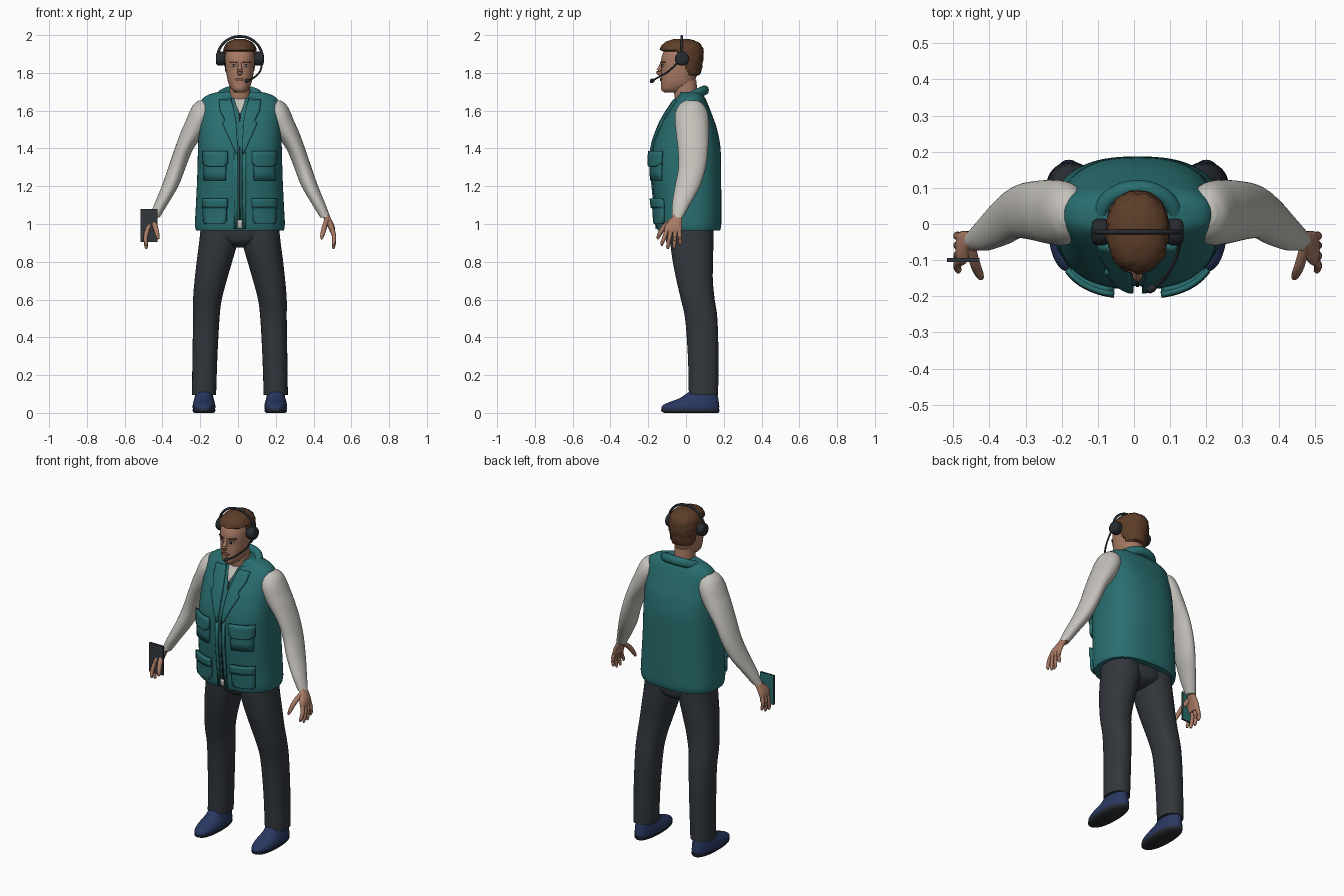
import bpy, bmesh, math, random
from mathutils import Vector

random.seed(4)
cube = bpy.data.objects.get("Cube")
if cube:
    bpy.data.objects.remove(cube, do_unlink=True)

MID = 0.01  # x of the body's plane of symmetry


def material(name, r, g, b):
    m = bpy.data.materials.new(name)
    m.use_nodes = True
    m.diffuse_color = (r, g, b, 1)
    bsdf = next(n for n in m.node_tree.nodes if n.type == 'BSDF_PRINCIPLED')
    bsdf.inputs["Base Color"].default_value = (r, g, b, 1)
    return m


SKIN = material("skin", 0.40, 0.20, 0.13)
HAIR = material("brown hair", 0.11, 0.047, 0.022)
TEAL = material("teal cloth", 0.022, 0.155, 0.16)
WHITE = material("off white cloth", 0.56, 0.54, 0.50)
DARK = material("charcoal cloth", 0.032, 0.038, 0.046)
NAVY = material("navy shoe", 0.022, 0.04, 0.12)
BLACK = material("black plastic", 0.02, 0.024, 0.029)
LIP = material("lip", 0.25, 0.095, 0.07)


def finish(bm, name, mat, angle=45):
    bmesh.ops.recalc_face_normals(bm, faces=bm.faces)
    me = bpy.data.meshes.new(name)
    bm.to_mesh(me)
    bm.free()
    me.materials.append(mat)
    me.polygons.foreach_set("use_smooth", [True] * len(me.polygons))
    me.set_sharp_from_angle(angle=math.radians(angle))
    ob = bpy.data.objects.new(name, me)
    bpy.context.collection.objects.link(ob)
    return ob


def bridge(name, rings, mat):
    """Skin a list of point loops and cap both ends."""
    bm = bmesh.new()
    loops = [[bm.verts.new(p) for p in ring] for ring in rings]
    for a, b in zip(loops, loops[1:]):
        for i in range(len(a)):
            j = (i + 1) % len(a)
            bm.faces.new((a[i], a[j], b[j], b[i]))
    bm.faces.new(loops[0])
    bm.faces.new(loops[-1])
    return finish(bm, name, mat)


def dense(rows, steps=4):
    """Catmull-Rom smoothing of a table of section sizes."""
    out = []
    for i in range(len(rows) - 1):
        quad = zip(rows[max(i - 1, 0)], rows[i], rows[i + 1], rows[min(i + 2, len(rows) - 1)])
        quad = list(quad)
        for k in range(steps):
            t = k / steps
            out.append([b + t * ((c - a) + t * (2*a - 5*b + 4*c - d + t * (3*b - a - 3*c + d))) / 2
                        if abs(c - b) > 1e-6 else b for a, b, c, d in quad])
    return out + [list(rows[-1])]


def loft(name, rows, mat, power=2.2, side=1, n=40, shape=None):
    """Horizontal sections: height, x offset, front y, back y, half width."""
    rings = []
    for z, cx, yf, yb, hw in dense(rows):
        ring = []
        for i in range(n):
            a = math.tau * i / n
            c, s = math.cos(a), math.sin(a)
            u = math.copysign(abs(c) ** (2 / power), c)
            v = math.copysign(abs(s) ** (2 / power), s)
            p = Vector((MID + side * (cx + hw * u), (yf + yb) / 2 + v * (yb - yf) / 2, z))
            ring.append(shape(p) if shape else p)
        rings.append(ring)
    return bridge(name, rings, mat)


def tube(name, pts, mat, n=12, flat=1.0):
    """Round tube through (x, y, z, radius) points."""
    pts = dense(pts, 3)
    rings = []
    for i, p in enumerate(pts):
        d = Vector(pts[min(i + 1, len(pts) - 1)][:3]) - Vector(pts[max(i - 1, 0)][:3])
        q = d.to_track_quat('Z', 'Y')
        rings.append([Vector(p[:3]) + q @ Vector((p[3] * flat * math.cos(math.tau * k / n),
                      p[3] * math.sin(math.tau * k / n), 0)) for k in range(n)])
    return bridge(name, rings, mat)


def front_y(rows, power, x, z):
    """Front surface of a lofted part at a given place."""
    rows = dense(rows)
    for a, b in zip(rows, rows[1:]):
        if a[0] <= z <= b[0]:
            t = (z - a[0]) / (b[0] - a[0])
            _, _, yf, yb, hw = [p + t * (q - p) for p, q in zip(a, b)]
            k = max(0, 1 - min(1, abs(x / hw)) ** power) ** (1 / power)
            return (yf + yb) / 2 - k * (yb - yf) / 2
    return 0


def patch(name, base, rows, mat, side=1, thick=0.008, lift=0.002, n=6):
    """Plate laid on a lofted part; rows are height, inner x, outer x."""
    body, power = base
    rows = [[p + (q - p) * k / 3 for p, q in zip(a, b)]
            for a, b in zip(rows, rows[1:]) for k in range(3)] + [list(rows[-1])]
    bm = bmesh.new()
    grid = []
    for z, xa, xb in rows:
        xs = [xa + (xb - xa) * i / n for i in range(n + 1)]
        grid.append([bm.verts.new((MID + side * x, front_y(body, power, x, z) - lift, z)) for x in xs])
    for a, b in zip(grid, grid[1:]):
        for i in range(n):
            bm.faces.new((a[i], a[i + 1], b[i + 1], b[i]))
    ob = finish(bm, name, mat)
    mod = ob.modifiers.new("thickness", 'SOLIDIFY')
    mod.thickness, mod.offset = thick, 0
    return ob


# Vest body with a groove down the front
vest = [(0.965, 0, -.150, .180, .232), (1.0, 0, -.158, .187, .238), (1.1, 0, -.165, .187, .233),
        (1.25, 0, -.180, .186, .226), (1.4, 0, -.176, .183, .222), (1.5, 0, -.145, .165, .218),
        (1.56, 0, -.117, .145, .214), (1.62, 0, -.08, .122, .212), (1.66, 0, -.052, .105, .200),
        (1.685, 0, -.035, .09, .165), (1.70, 0, -.03, .08, .11)]


def groove(p):
    if abs(p.x - MID) < 0.012 and p.y < 0:
        p.y += 0.012
    return p


loft("vest", vest, TEAL, 2.5, n=80, shape=groove)
VEST = (vest, 2.5)
patch("zip", VEST, [(0.98, -.004, .004), (1.58, -.004, .004)], BLACK, lift=-.008, n=2)
patch("shirt_hem", VEST, [(0.975, -.02, .025), (1.02, -.012, .018)], WHITE, thick=.006)
patch("shirt_neck", VEST, [(1.585, -.004, .004), (1.63, -.022, .022), (1.665, -.03, .03)], WHITE)

# Folded collar
arc = [math.radians(-62 + 304 * i / 20) for i in range(21)]
tube("vest_collar", [(MID + .102 * math.cos(a), .02 + .078 * math.sin(a),
                      1.672 + .036 * math.sin(a), .026) for a in arc], TEAL, flat=0.9)

# Lapels, pockets and seams on both halves of the vest
for s, tag in ((1, "left"), (-1, "right")):
    patch(tag + "_lapel", VEST, [(1.37, .012, .02), (1.45, .014, .055), (1.53, .018, .092),
          (1.545, .02, .078), (1.60, .03, .105), (1.655, .045, .11)], TEAL, s, .016, .006)
    patch(tag + "_placket", VEST, [(0.975, .012, .032), (1.38, .012, .032)], TEAL, s, .01, .003)
    patch(tag + "_chest_pocket", VEST, [(1.23, .075, .185), (1.36, .07, .185)], TEAL, s, .02, .007)
    patch(tag + "_chest_flap", VEST, [(1.305, .085, .17), (1.32, .065, .195), (1.385, .065, .195)],
          TEAL, s, .014, .02)
    patch(tag + "_hip_pocket", VEST, [(1.0, .085, .18), (1.015, .07, .19), (1.13, .07, .19)],
          TEAL, s, .022, .008)
    patch(tag + "_hip_flap", VEST, [(1.085, .065, .195), (1.135, .065, .195)], TEAL, s, .014, .02)

# Trousers
loft("trouser_seat", [(.875, 0, -.02, .09, .03), (.90, 0, -.07, .135, .10), (.94, 0, -.085, .145, .185),
                      (1.0, 0, -.09, .145, .205), (1.05, 0, -.09, .14, .2)], DARK)
leg = [(.095, .19, .015, .17, .064), (.3, .185, .01, .172, .066), (.5, .178, -.005, .166, .07),
       (.6, .172, -.027, .152, .076), (.7, .155, -.05, .142, .085), (.8, .135, -.07, .143, .094),
       (.9, .115, -.083, .145, .101), (1.0, .105, -.088, .145, .1)]
shoe = [(.012, .19, -.128, .172, .056), (.03, .19, -.13, .176, .06), (.045, .19, -.115, .175, .059),
        (.06, .19, -.08, .173, .056), (.08, .19, -.03, .17, .05), (.115, .19, .02, .165, .045)]
sole = [(0, .19, -.115, .17, .05), (.008, .19, -.13, .177, .059), (.018, .19, -.132, .178, .06)]

# Sleeves
sleeve = [(1.035, .452, -.074, -.016, .027), (1.1, .42, -.074, .02, .035), (1.2, .37, -.058, .075, .044),
          (1.3, .333, -.04, .105, .046), (1.4, .295, -.043, .117, .05), (1.5, .24, -.055, .122, .068),
          (1.58, .205, -.058, .117, .068), (1.63, .195, -.035, .095, .052), (1.655, .195, 0, .06, .02)]
palm = [(.955, .49, -.112, -.025, .012), (.975, .487, -.115, -.02, .017), (1.0, .478, -.105, -.02, .019),
        (1.03, .462, -.077, -.02, .019), (1.06, .448, -.066, -.024, .019)]

for s, tag in ((1, "left"), (-1, "right")):
    loft(tag + "_trouser_leg", leg, DARK, side=s)
    loft(tag + "_shoe", shoe, NAVY, side=s)
    loft(tag + "_sole", sole, BLACK, side=s)
    loft(tag + "_sleeve", sleeve, WHITE, 2, s)
    loft(tag + "_palm", palm, SKIN, 2.3, s, 20)
    for k, (ya, yb, tip) in enumerate(((-.1, -.128, .885), (-.078, -.096, .868),
                                       (-.056, -.062, .87), (-.036, -.03, .888))):
        tube(f"{tag}_finger_{k + 1}", [(MID + s * .488, ya, .975, .012), (MID + s * .499, (ya + yb) / 2, .93, .0115),
             (MID + s * .496, yb, tip + .012, .009), (MID + s * .493, yb, tip, .004)], SKIN, 10)
    tube(tag + "_thumb", [(MID + s * .462, -.065, 1.025, .014), (MID + s * .448, -.115, .985, .014),
         (MID + s * .436, -.143, .94, .011), (MID + s * .432, -.15, .92, .005)], SKIN, 10)

# Neck and head
loft("neck", [(1.6, 0, -.04, .06, .06), (1.66, 0, -.058, .062, .057), (1.76, 0, -.07, .055, .053)], SKIN)
head = [(1.695, 0, -.112, -.03, .022), (1.71, 0, -.13, .0, .042), (1.74, 0, -.133, .04, .059),
        (1.78, 0, -.132, .055, .069), (1.82, 0, -.130, .07, .075), (1.86, 0, -.132, .08, .078),
        (1.90, 0, -.124, .082, .077), (1.94, 0, -.1, .07, .064), (1.965, 0, -.06, .035, .03)]
loft("head", head, SKIN)
HEAD = (head, 2.2)
tube("nose", [(MID, -.126, 1.855, .008), (MID, -.136, 1.83, .01), (MID, -.144, 1.808, .0155),
              (MID, -.136, 1.795, .012), (MID, -.13, 1.79, .006)], SKIN)
patch("mouth", HEAD, [(1.757, -.012, .012), (1.765, -.026, .026), (1.772, -.014, .014)], LIP)
for s, tag in ((1, "left"), (-1, "right")):
    patch(tag + "_brow", HEAD, [(1.853, .016, .05), (1.861, .018, .056)], HAIR, s)
    patch(tag + "_eye", HEAD, [(1.832, .026, .036), (1.837, .018, .046), (1.843, .024, .042)], WHITE, s, .004)
    patch(tag + "_iris", HEAD, [(1.832, .028, .036), (1.843, .028, .036)], BLACK, s, .006)


# Hair: tucked inside the head below the hairline
def hairline(p):
    t = min(1, max(0, (0.03 - p.y) / 0.09))
    line = 1.785 + 0.13 * t * t * (3 - 2 * t)
    mid = Vector((MID, -.025, p.z))
    if p.z < line:
        return mid + (p - mid) * 0.8
    return p + (p - mid) * random.uniform(-.035, .035)


loft("hair", [(1.77, 0, -.12, .064, .07), (1.80, 0, -.13, .076, .079), (1.85, 0, -.136, .087, .085),
              (1.90, 0, -.138, .092, .088), (1.94, 0, -.130, .084, .081), (1.965, 0, -.105, .06, .06),
              (1.98, 0, -.06, .015, .025)], HAIR, 2.2, n=56, shape=hairline)

# Headset
arc = [math.pi * i / 16 for i in range(17)]
tube("headset_band", [(MID + .118 * math.cos(a), -.022, 1.882 + .111 * math.sin(a), .007) for a in arc], BLACK)
for s, tag in ((1, "left"), (-1, "right")):
    tube(tag + "_ear_cup", [(MID + s * x, -.022, 1.875, r) for x, r in
         ((.078, .03), (.092, .037), (.112, .037), (.124, .03), (.127, .015))], BLACK, 24)
tube("microphone_boom", [(.128, -.03, 1.87, .005), (.118, -.09, 1.81, .005),
                         (.08, -.155, 1.772, .005), (.045, -.18, 1.757, .005)], BLACK, 8)
tube("microphone", [(.06, -.172, 1.763, .005), (.052, -.177, 1.76, .011),
                    (.042, -.182, 1.756, .011), (.036, -.184, 1.754, .005)], BLACK)

# Handheld device with a teal back
bm = bmesh.new()
bmesh.ops.create_cube(bm, size=1)
bmesh.ops.scale(bm, vec=(.09, .011, .175), verts=bm.verts)
bmesh.ops.translate(bm, vec=(-.472, -.1, .992), verts=bm.verts)
device = finish(bm, "handheld_device", DARK)
device.data.materials.append(TEAL)
for f in device.data.polygons:
    f.material_index = 1 if f.normal.y > 0.5 else 0
